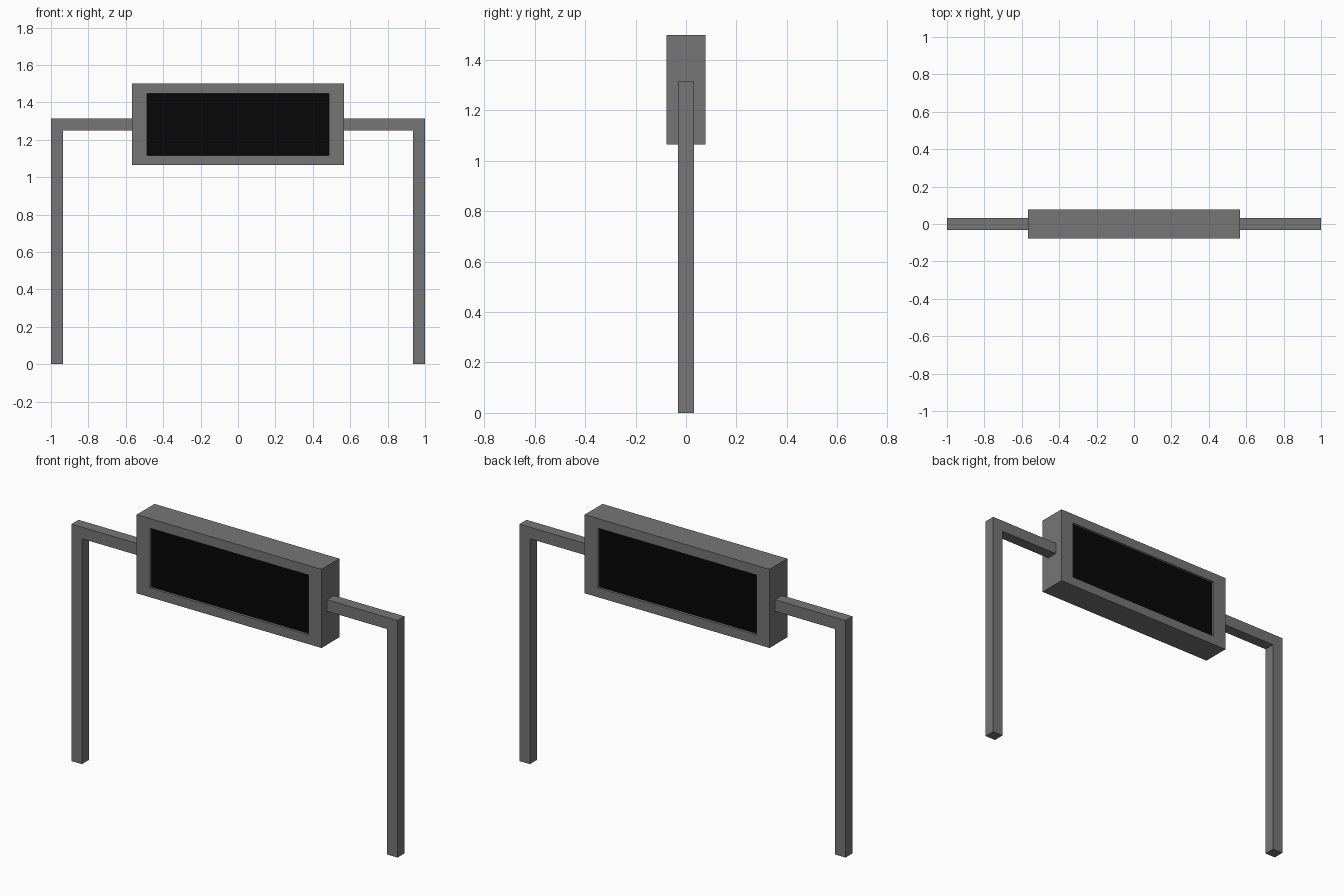
import bpy, bmesh

if "Cube" in bpy.data.objects:
    bpy.data.objects.remove(bpy.data.objects["Cube"])

def finish(bm, name):
    bmesh.ops.recalc_face_normals(bm, faces=bm.faces[:])
    mesh = bpy.data.meshes.new(name)
    bm.to_mesh(mesh)
    bm.free()
    obj = bpy.data.objects.new(name, mesh)
    bpy.context.collection.objects.link(obj)
    return obj

def slab(name, outline, half_depth):
    """Extrude an x-z outline symmetrically along y."""
    bm = bmesh.new()
    face = bm.faces.new([bm.verts.new((x, -half_depth, z)) for x, z in outline])
    ext = bmesh.ops.extrude_face_region(bm, geom=[face])
    for v in (g for g in ext["geom"] if isinstance(g, bmesh.types.BMVert)):
        v.co.y = half_depth
    return finish(bm, name)

W, D, Z0, Z1 = 0.567, 0.078, 1.064, 1.5        # housing
SW, SZ0, SZ1, RECESS = 0.486, 1.115, 1.447, 0.014  # screen opening

# Sign housing with a recessed opening on front and back
housing = slab("sign_housing", [(-W, Z0), (W, Z0), (W, Z1), (-W, Z1)], D)
bm = bmesh.new()
bm.from_mesh(housing.data)
for face in [f for f in bm.faces if abs(f.normal.y) > 0.9]:
    side = 1 if face.normal.y > 0 else -1
    bmesh.ops.inset_region(bm, faces=[face], thickness=0.04)
    for v in face.verts:
        v.co.x = SW if v.co.x > 0 else -SW
        v.co.z = SZ1 if v.co.z > (Z0 + Z1) / 2 else SZ0
    ext = bmesh.ops.extrude_discrete_faces(bm, faces=[face])
    for v in ext["faces"][0].verts:
        v.co.y -= side * RECESS
    ext["faces"][0].material_index = 1
bm.to_mesh(housing.data)
bm.free()

# Grey body, black screens
for name, color in (("housing_grey", (0.18, 0.18, 0.18, 1)),
                    ("screen_black", (0.002, 0.002, 0.002, 1))):
    mat = bpy.data.materials.new(name)
    mat.diffuse_color = color
    mat.use_nodes = True
    mat.node_tree.nodes["Principled BSDF"].inputs["Base Color"].default_value = mat.diffuse_color
    housing.data.materials.append(mat)

# Bent support: post and arm in one piece, mirrored to the other side
support = slab("support_frame", [(0.936, 0), (1, 0), (1, 1.314), (W, 1.314),
                                 (W, 1.25), (0.936, 1.25)], 0.031)
support.data.materials.append(housing.data.materials[0])
mirror = support.modifiers.new("mirror", 'MIRROR')
mirror.use_mirror_merge = False
